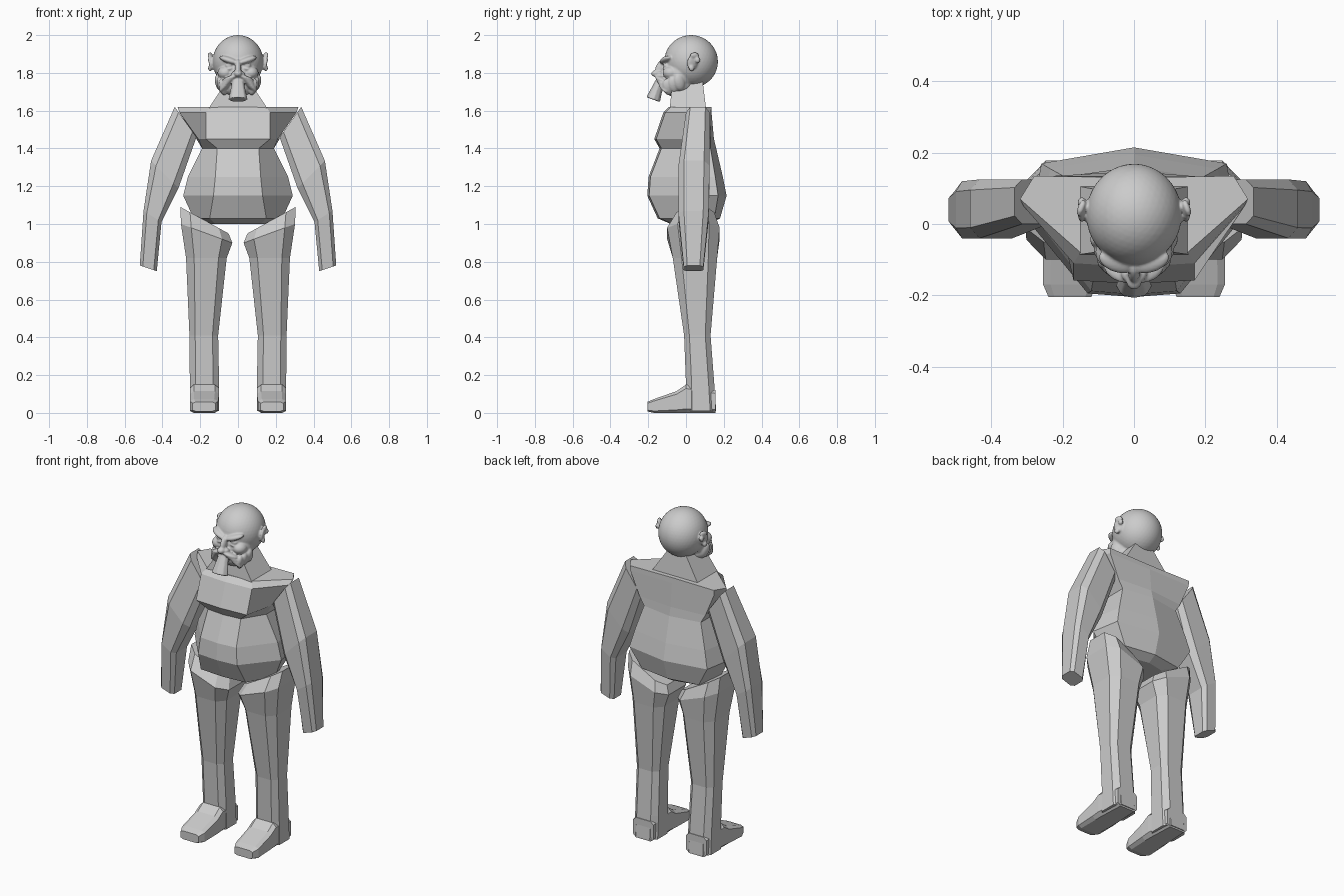
import bpy, bmesh
from mathutils import Vector, Matrix, Euler

if "Cube" in bpy.data.objects:
    bpy.data.objects.remove(bpy.data.objects["Cube"])


def finish(bm, name, mirror=False):
    bmesh.ops.recalc_face_normals(bm, faces=bm.faces)
    me = bpy.data.meshes.new(name)
    bm.to_mesh(me)
    bm.free()
    ob = bpy.data.objects.new(name, me)
    bpy.context.collection.objects.link(ob)
    if mirror:
        ob.modifiers.new("mirror", "MIRROR").use_mirror_merge = False
    return ob


def loft(name, rings, mirror=False):
    """Skin a list of equal-length closed rings and cap both ends."""
    bm = bmesh.new()
    vs = [[bm.verts.new(p) for p in r] for r in rings]
    n = len(vs[0])
    for a, b in zip(vs, vs[1:]):
        for i in range(n):
            j = (i + 1) % n
            bm.faces.new((a[i], a[j], b[j], b[i]))
    bm.faces.new(vs[0])
    bm.faces.new(vs[-1])
    return finish(bm, name, mirror)


def octagon(a, b, d0, d1, c=0.22):
    """Chamfered box section spanning a->b one way and d0->d1 the other."""
    a, b, d0, d1 = Vector(a), Vector(b), Vector(d0), Vector(d1)
    e = 1 - c
    st = [(c, 0), (e, 0), (1, c), (1, e), (e, 1), (c, 1), (0, e), (0, c)]
    return [a.lerp(b, s) + d0.lerp(d1, t) for s, t in st]


def limb(name, spec, c):
    """Limb from (outer x, outer z, inner x, inner z, front y, back y) rows."""
    rings = [octagon((xi, 0, zi), (xo, 0, zo), (0, y0, 0), (0, y1, 0), c)
             for xo, zo, xi, zi, y0, y1 in spec]
    return loft(name, rings, True)


# Torso: rings of z, front corner, side, back corner, back-centre y
torso = [
    (1.00, .12, -.07, .18, .04, .10, .11, .13),
    (1.03, .15, -.14, .235, .02, .19, .15, .18),
    (1.15, .13, -.195, .29, .00, .26, .17, .215),
    (1.25, .12, -.188, .265, .00, .235, .155, .195),
    (1.40, .11, -.13, .19, .00, .19, .13, .16),
    (1.45, .17, -.158, .21, .02, .22, .13, .148),
    (1.59, .17, -.11, .31, .05, .28, .132, .135),
    (1.62, .15, -.08, .32, .07, .28, .135, .13),
]
rings = []
for z, fx, fy, sx, sy, bx, by, cy in torso:
    half = [(fx, fy), (sx, sy), (bx, by)]
    pts = [(0, fy - .01)] + half + [(0, cy)] + [(-x, y) for x, y in half[::-1]]
    rings.append([(x, y, z) for x, y in pts])
loft("torso", rings)

# Neck: steep four-sided wedge
def rect(x, y0, y1, z):
    return [(-x, y0, z), (x, y0, z), (x, y1, z), (-x, y1, z)]

loft("neck", [rect(.165, -.085, .11, 1.59), rect(.15, -.085, .105, 1.62),
              rect(.045, -.07, .085, 1.78)])

# Arms and legs
limb("arms", [(.335, 1.62, .22, 1.46, .0, .125),
              (.46, 1.335, .315, 1.19, -.04, .125),
              (.50, 1.07, .405, 1.01, -.04, .12),
              (.52, .78, .43, .75, -.012, .092)], .18)
limb("legs", [(.305, 1.09, .05, .95, -.05, .15),
              (.302, 1.00, .03, .90, -.10, .178),
              (.275, .82, .06, .82, -.07, .165),
              (.257, .41, .105, .41, -.01, .13),
              (.255, .15, .10, .15, .0, .15),
              (.255, .01, .10, .01, .0, .16)], .2)

# Feet: sections from heel to toe (y, inner x, outer x, bottom z, top z)
feet = [(.155, .11, .245, .0, .12), (.0, .10, .255, .0, .15),
        (-.05, .10, .255, .0, .115), (-.17, .105, .255, .0, .073),
        (-.205, .12, .24, .008, .058)]
loft("feet", [octagon((x0, y, 0), (x1, y, 0), (0, 0, z0), (0, 0, z1), .14)
              for y, x0, x1, z0, z1 in feet], True)

# Head: overlapping blobs fused by a voxel remesh
hb = bmesh.new()


def blob(loc, r, rot=(0, 0, 0), pair=False):
    for s in ((1, -1) if pair else (1,)):
        m = (Matrix.Translation((loc[0] * s, loc[1], loc[2]))
             @ Euler((rot[0], rot[1] * s, rot[2] * s)).to_matrix().to_4x4()
             @ Matrix.Diagonal((*r, 1)))
        bmesh.ops.create_icosphere(hb, subdivisions=4, radius=1, matrix=m)


blob((0, .027, 1.86), (.134, .142, .14))                       # cranium
blob((0, -.035, 1.79), (.112, .088, .115))                     # face
blob((0, -.04, 1.735), (.105, .085, .066))                     # jaw
blob((.068, -.078, 1.80), (.04, .045, .035), pair=True)        # cheeks
blob((.048, -.105, 1.868), (.055, .03, .017), (0, -.3, .35), True)   # brows
blob((.047, -.1, 1.838), (.022, .02, .014), pair=True)         # eyes
blob((.048, -.1, 1.82), (.03, .022, .008), (0, .2, .3), True)  # eye bags
blob((0, -.135, 1.825), (.017, .026, .05), (-.4, 0, 0))        # nose bridge
blob((0, -.158, 1.796), (.022, .026, .018))                    # nose tip
blob((.021, -.14, 1.793), (.015, .02, .014), pair=True)        # nostrils
for k in range(4):                                             # moustache strands
    blob((.04 + .008 * k, -.135 + .006 * k, 1.772 - .014 * k),
         (.048, .026, .012), (0, .3 + .15 * k, .45), True)
for k in range(3):                                             # side whiskers
    blob((.08 + .01 * k, -.095 + .03 * k, 1.725 + .012 * k),
         (.02, .03, .045), (.3, .15, .3), True)
blob((0, -.135, 1.735), (.03, .03, .014))                      # lower lip
blob((.14, .035, 1.858), (.012, .03, .042), (-.2, .15, .35), True)   # ears
for z, y, ry in ((1.893, .045, .024), (1.868, .062, .014), (1.825, .03, .015)):
    blob((.148, y, z), (.01, ry, .016), (0, 0, .35), True)     # ear rim and lobe
m = (Matrix.Translation((0, -.155, 1.71)) @ Matrix.Rotation(-.35, 4, "X")
     @ Matrix.Diagonal((1, .75, 1, 1)))
bmesh.ops.create_cone(hb, cap_ends=True, segments=8, radius1=.052,
                      radius2=.03, depth=.11, matrix=m)        # pointed beard

head = finish(hb, "head")
rm = head.modifiers.new("fuse", "REMESH")
rm.mode = "VOXEL"
rm.voxel_size = .005
rm.use_smooth_shade = True
sm = head.modifiers.new("soften", "SMOOTH")
sm.factor = .5
sm.iterations = 2
